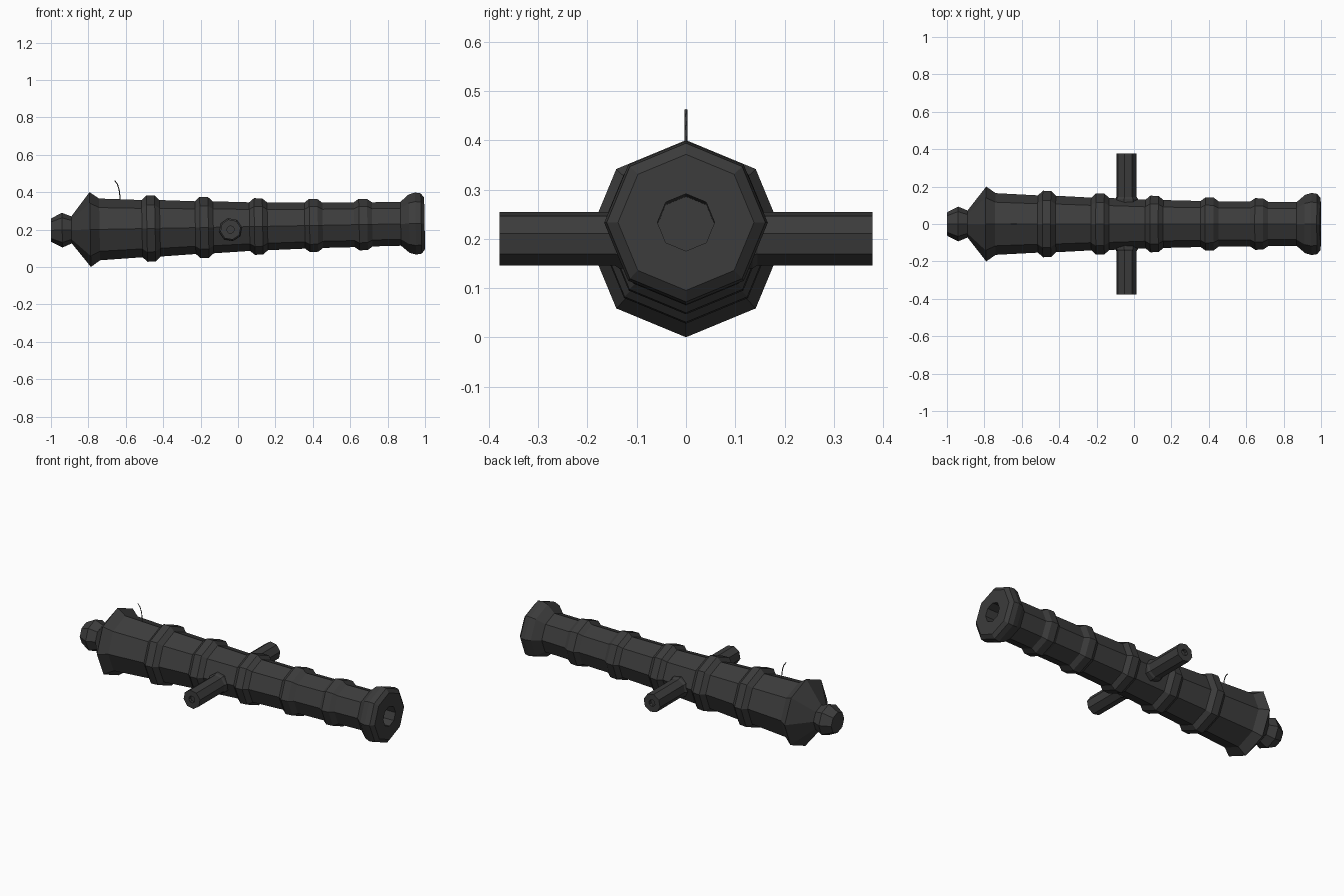
import bpy, bmesh
from math import pi, sin, cos
from mathutils import Matrix, Vector

if "Cube" in bpy.data.objects:
    bpy.data.objects.remove(bpy.data.objects["Cube"])

iron = bpy.data.materials.new("dark_iron")
iron.diffuse_color = (0.045, 0.045, 0.045, 1)
iron.use_nodes = True
iron.node_tree.nodes["Principled BSDF"].inputs["Base Color"].default_value = iron.diffuse_color


def lathe(name, profile, matrix, sides=8, phase=0.0):
    """Revolve (distance, radius) pairs around local x and cap both ends."""
    bm = bmesh.new()
    rings = []
    for x, r in profile:
        rings.append([bm.verts.new((x, r * cos(phase + 2 * pi * i / sides),
                                    r * sin(phase + 2 * pi * i / sides)))
                      for i in range(sides)])
    for a, b in zip(rings, rings[1:]):
        for i in range(sides):
            j = (i + 1) % sides
            bm.faces.new((a[i], a[j], b[j], b[i]))
    bm.faces.new(rings[0])
    bm.faces.new(rings[-1])
    bmesh.ops.recalc_face_normals(bm, faces=bm.faces)
    mesh = bpy.data.meshes.new(name)
    bm.to_mesh(mesh)
    bm.free()
    obj = bpy.data.objects.new(name, mesh)
    obj.matrix_world = matrix
    mesh.materials.append(iron)
    bpy.context.collection.objects.link(obj)
    return obj


# Barrel: knob and breech, reinforcing rings, flared muzzle and bore
profile = [(-1.0, .062), (-.94, .093), (-.89, .072), (-.79, .2), (-.74, .165)]
for x, r in [(-.465, .153), (-.18, .141), (.11, .13), (.405, .123), (.67, .12)]:
    profile += [(x - .048, r), (x - .022, r + .025 - (x + .465) * .006),
                (x + .022, r + .023 - (x + .465) * .006), (x + .048, r - .002)]
profile += [(.87, .117), (.915, .156), (.95, .166), (.98, .161), (.998, .138),
            (.998, .058), (.70, .058)]
pivot = Vector((-.8, 0, .2))
tilt = (Matrix.Translation(pivot) @ Matrix.Rotation(-.0185, 4, 'Y')
        @ Matrix.Translation((.8, 0, 0)))
lathe("barrel", profile, tilt)

# Trunnions with a collar at the barrel and a small recess in each end
half = [(.10, .062), (.135, .062), (.145, .055), (.378, .055),
        (.378, .02), (.36, .02)]
trunnion = [(-y, r) for y, r in reversed(half)] + half
# local x -> world y, local y -> world x
axis = Matrix.Translation((-.04, 0, .2)) @ Matrix(
    ((0, 1, 0, 0), (-1, 0, 0, 0), (0, 0, 1, 0), (0, 0, 0, 1)))
lathe("trunnions", trunnion, axis, phase=.2)

# Fuse: thin bent cord
curve = bpy.data.curves.new("fuse", 'CURVE')
curve.dimensions = '3D'
curve.bevel_depth = .0028
curve.bevel_resolution = 0
curve.use_fill_caps = True
spline = curve.splines.new('POLY')
points = [(-.631, .34), (-.631, .378), (-.636, .415), (-.645, .443), (-.659, .462)]
spline.points.add(len(points) - 1)
for p, (x, z) in zip(spline.points, points):
    p.co = (x, 0, z, 1)
curve.materials.append(iron)
bpy.context.collection.objects.link(bpy.data.objects.new("fuse", curve))
